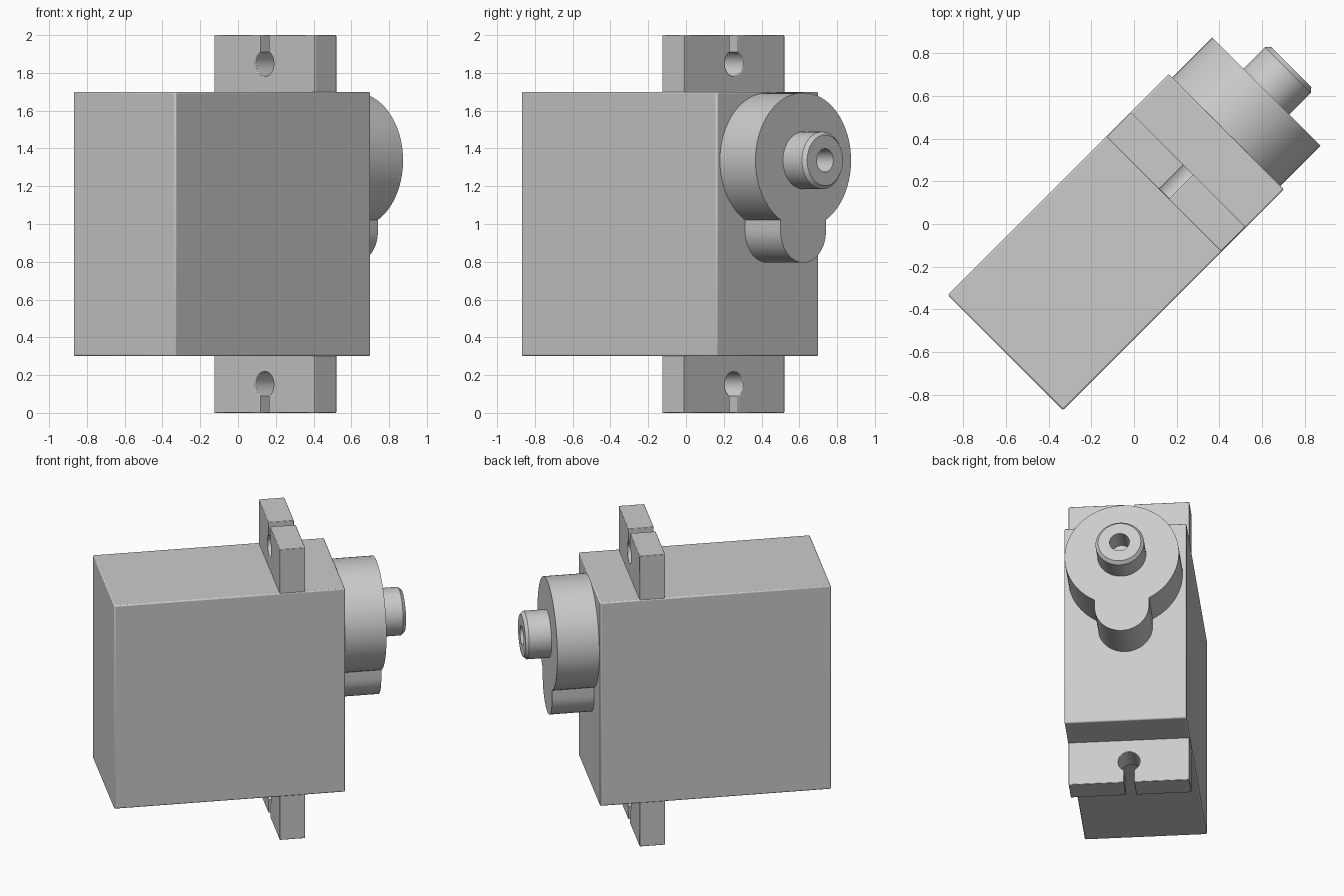
import bpy, bmesh
from math import sin, cos, asin, sqrt, pi, radians
from mathutils import Matrix

cube = bpy.data.objects.get("Cube")
if cube:
    bpy.data.objects.remove(cube, do_unlink=True)

grey = bpy.data.materials.new("plain grey")
grey.use_nodes = True
colour = (0.6, 0.6, 0.6, 1)
grey.diffuse_color = colour
grey.node_tree.nodes["Principled BSDF"].inputs["Base Color"].default_value = colour

TURN = Matrix.Rotation(radians(45), 4, 'Z')   # whole motor stands diagonally


def finish(name, bm, bevel=0):
    bmesh.ops.recalc_face_normals(bm, faces=bm.faces)
    mesh = bpy.data.meshes.new(name)
    bm.to_mesh(mesh)
    bm.free()
    mesh.materials.append(grey)
    ob = bpy.data.objects.new(name, mesh)
    bpy.context.collection.objects.link(ob)
    ob.matrix_world = TURN
    if bevel:
        mod = ob.modifiers.new("soft edges", 'BEVEL')
        mod.width = bevel
        mod.segments = 2
        mod.limit_method = 'ANGLE'
        mod.angle_limit = radians(60)
    bpy.ops.object.select_all(action='DESELECT')
    ob.select_set(True)
    bpy.context.view_layer.objects.active = ob
    bpy.ops.object.shade_smooth_by_angle(angle=radians(30))
    return ob


def extrude(name, outline, x0, x1, bevel=0):
    """Prism along x from an outline of (y, z) points."""
    bm = bmesh.new()
    face = bm.faces.new([bm.verts.new((x0, y, z)) for y, z in outline])
    out = bmesh.ops.extrude_face_region(bm, geom=[face], use_keep_orig=True)
    moved = [v for v in out["geom"] if isinstance(v, bmesh.types.BMVert)]
    bmesh.ops.translate(bm, verts=moved, vec=(x1 - x0, 0, 0))
    return finish(name, bm, bevel)


def arc(y, z, r, a0, a1, n):
    angles = [a0 + (a1 - a0) * i / n for i in range(n + 1)]
    return [(y + r * cos(a), z + r * sin(a)) for a in angles]


# Main case
w = 0.382
extrude("case", [(w, 0.3), (w, 1.7), (-w, 1.7), (-w, 0.3)], -0.852, 0.612, 0.008)

# Mounting flange with a keyhole slot at each end
fw, slot, hole = 0.378, 0.032, 0.068
gap = asin(slot / hole)
half = [(fw, 1), (slot, 1)]
half += arc(0, 0.85, hole, pi / 2 - gap, -3 * pi / 2 + gap, 32)
half += [(-slot, 1), (-fw, 1)]
flange = [(s * y, 1 + s * z) for s in (1, -1) for y, z in half]
extrude("mounting_flange", flange, 0.198, 0.36, 0.004)

# Round gear housing with a smaller lobe below
R, r, zc, zl = 0.358, 0.17, 1.337, 0.965
neck = asin(r / R)
housing = arc(0, zc, R, -pi / 2 + neck, 3 * pi / 2 - neck, 64)
housing += arc(0, zl, r, pi, 2 * pi, 24)
extrude("gear_housing", housing, 0.6, 0.878)

# Output shaft, turned from a profile with a chamfer and a screw hole
profile = [(0.86, 0), (0.86, 0.152), (1.02, 0.152), (1.041, 0.134),
           (1.041, 0.062), (0.89, 0.062), (0.89, 0)]
bm = bmesh.new()
points = [bm.verts.new((x, 0, zc + d)) for x, d in profile]
edges = [bm.edges.new(pair) for pair in zip(points, points[1:])]
bmesh.ops.spin(bm, geom=points + edges, cent=(0, 0, zc), axis=(1, 0, 0),
               angle=2 * pi, steps=48)
bmesh.ops.remove_doubles(bm, verts=bm.verts, dist=0.0001)
finish("output_shaft", bm)
